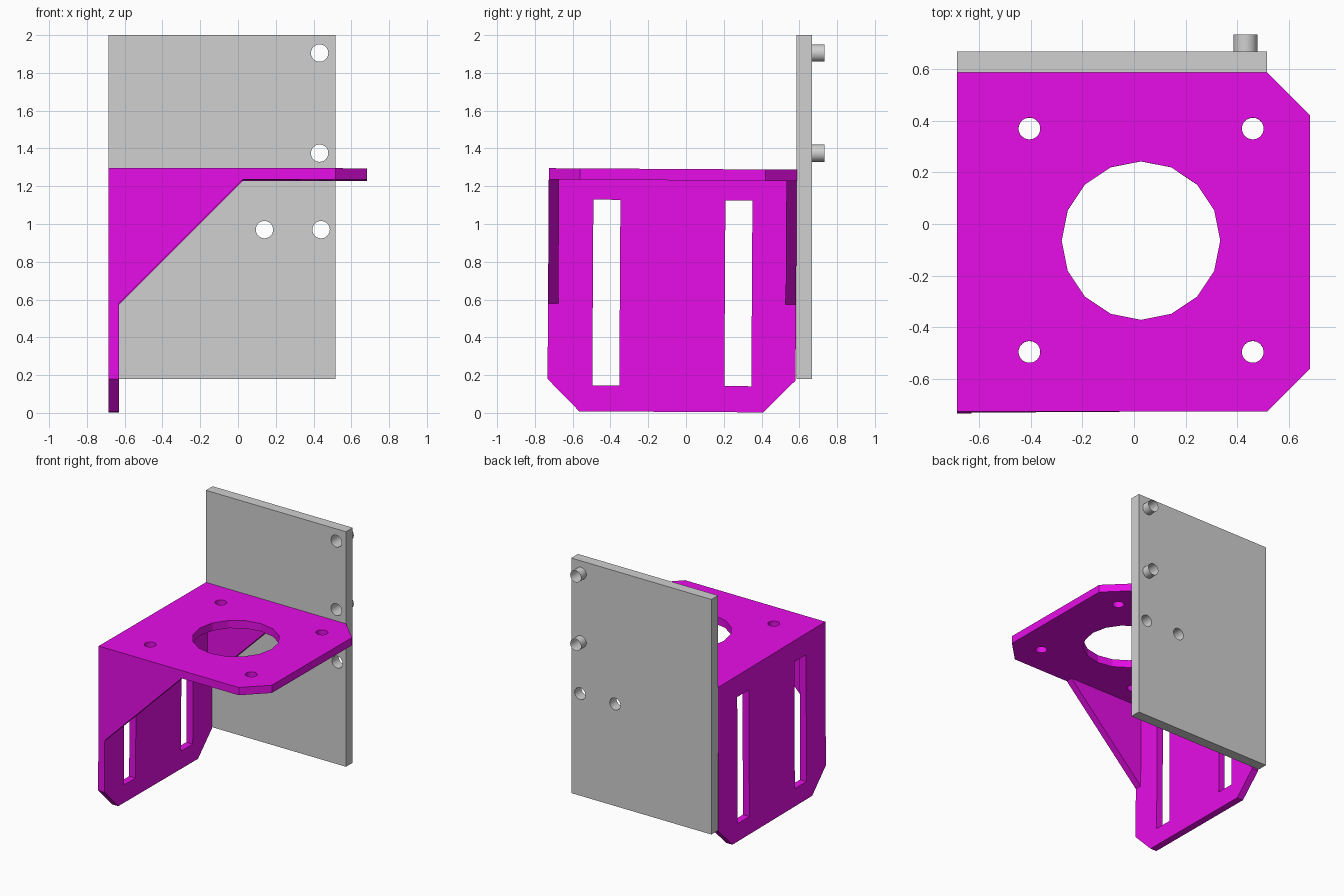
import bpy, bmesh, math
from mathutils import Vector

if "Cube" in bpy.data.objects:
    bpy.data.objects.remove(bpy.data.objects["Cube"])


def material(name, color):
    m = bpy.data.materials.new(name)
    m.diffuse_color = (*color, 1)
    m.use_nodes = True
    m.node_tree.nodes["Principled BSDF"].inputs["Base Color"].default_value = m.diffuse_color
    return m


magenta = material("magenta", (0.8, 0.004, 0.8))
grey = material("grey", (0.63, 0.63, 0.63))


def prism(name, pts, axis, lo, hi, mat=None, capped=True):
    """Extrude a 2D profile along axis 0, 1 or 2 (the other two axes keep their order)."""
    def at(p, d):
        c = list(p)
        c.insert(axis, d)
        return Vector(c)
    bm = bmesh.new()
    a = [bm.verts.new(at(p, lo)) for p in pts]
    b = [bm.verts.new(at(p, hi)) for p in pts]
    n = len(pts)
    for i in range(n):
        j = (i + 1) % n
        bm.faces.new((a[i], a[j], b[j], b[i]))
    if capped:
        bm.faces.new(a)
        bm.faces.new(b)
    bmesh.ops.recalc_face_normals(bm, faces=bm.faces)
    me = bpy.data.meshes.new(name)
    bm.to_mesh(me)
    bm.free()
    ob = bpy.data.objects.new(name, me)
    bpy.context.collection.objects.link(ob)
    if mat:
        me.materials.append(mat)
    return ob


def rect(u0, u1, v0, v1):
    return [(u0, v0), (u1, v0), (u1, v1), (u0, v1)]


def circle(u, v, r, n=32):
    return [(u + r * math.cos(2 * math.pi * i / n),
             v + r * math.sin(2 * math.pi * i / n)) for i in range(n)]


def activate(ob):
    bpy.ops.object.select_all(action='DESELECT')
    ob.select_set(True)
    bpy.context.view_layer.objects.active = ob


def cut(ob, pts, axis, lo, hi):
    """Subtract a prism from ob and remove the cutter."""
    cutter = prism("cutter", pts, axis, lo, hi)
    cutter.hide_render = True
    mod = ob.modifiers.new("cut", 'BOOLEAN')
    mod.operation, mod.solver, mod.object = 'DIFFERENCE', 'EXACT', cutter
    activate(ob)
    bpy.ops.object.modifier_apply(modifier=mod.name)
    bpy.data.objects.remove(cutter)


def smooth(ob):
    activate(ob)
    bpy.ops.object.shade_smooth_by_angle(angle=math.radians(20))


# Bracket: side profile with gussets, hollowed between them
X0, X1, XW = -0.685, 0.682, -0.63
Y0, Y1 = -0.734, 0.579
Z0, ZP, Z1 = 0.005, 1.231, 1.291
bracket = prism("motor_bracket",
                [(X0, Z0), (XW, Z0), (XW, 0.576), (0.025, ZP), (X1, ZP), (X1, Z1), (X0, Z1)],
                1, Y0, Y1, magenta)
cut(bracket, [(XW, 0.4), (0.2, 0.4), (0.2, ZP), (XW, ZP)], 1, -0.679, 0.524)

# Bevelled corners of the top plate and of the slotted wall
for y, s in ((Y0, 1), (Y1, -1)):
    e = 0.2
    cut(bracket, [(0.515 - e, y - s * e), (X1 + e, y + s * (0.165 + e)), (X1 + e, y - s * e)],
        2, 1.1, 1.4)
    cut(bracket, [(y - s * e, 0.177 + e), (y + s * (0.167 + e), Z0 - e), (y - s * e, Z0 - e)],
        0, -0.8, -0.5)

# Motor opening, screw holes and adjustment slots
cut(bracket, circle(0.027, -0.072, 0.307, 16), 2, 1.1, 1.4)
for x in (-0.405, 0.46):
    for y in (-0.503, 0.362):
        cut(bracket, circle(x, y, 0.042), 2, 1.1, 1.4)
for y in (-0.497, 0.202):
    cut(bracket, rect(y, y + 0.143, 0.143, 1.126), 0, -0.8, -0.5)
bracket.rotation_euler.x = -0.006
smooth(bracket)

# Back board with its four holes
YB0, YB1 = 0.586, 0.668
board = prism("back_board", rect(X0, 0.515, 0.18, 2.0), 1, YB0, YB1, grey)
for x, z in ((0.432, 1.905), (0.432, 1.375), (0.14, 0.97), (0.44, 0.97)):
    cut(board, circle(x, z, 0.046), 1, 0.4, 0.9)
smooth(board)

# Thin open sleeves behind the two upper holes
for name, z in (("upper_sleeve", 1.905), ("lower_sleeve", 1.375)):
    smooth(prism(name, circle(0.432, z, 0.046), 1, YB1, 0.734, grey, capped=False))
